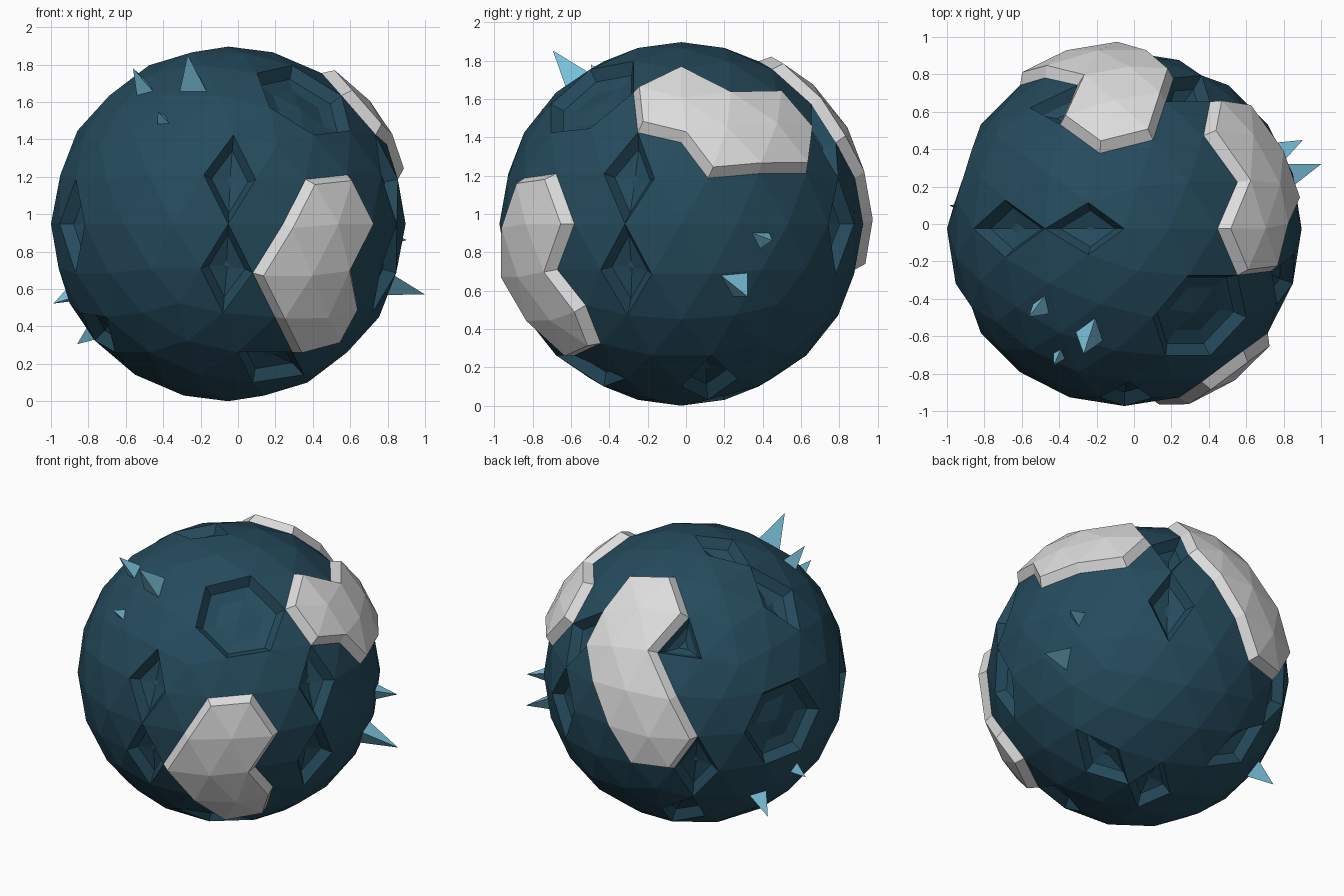
import bpy, bmesh
from mathutils import Vector

if "Cube" in bpy.data.objects:
    bpy.data.objects.remove(bpy.data.objects["Cube"])

R = 0.948
CENTRE = Vector((-0.052, -0.025, 0.948))


def material(name, rgb):
    m = bpy.data.materials.new(name)
    m.diffuse_color = (*rgb, 1)
    m.use_nodes = True
    m.node_tree.nodes["Principled BSDF"].inputs["Base Color"].default_value = m.diffuse_color
    return m


ROCK = material("dark teal rock", (0.018, 0.070, 0.108))
PLATE = material("pale grey plate", (0.72, 0.72, 0.72))
SPIKE = material("light blue crystal", (0.19, 0.53, 0.70))

bm = bmesh.new()
bmesh.ops.create_icosphere(bm, subdivisions=3, radius=R)
bm.normal_update()


# Pick parts of the sphere by direction from its centre
def nearest(items, point, d):
    d = Vector(d).normalized() * R
    return min(items, key=lambda i: (point(i) - d).length)


def near_face(d):
    return nearest(bm.faces, lambda f: f.calc_center_median(), d)


def near_edge(d):
    return nearest(bm.edges, lambda e: (e.verts[0].co + e.verts[1].co) / 2, d)


def fan(d):
    return list(nearest(bm.verts, lambda v: v.co, d).link_faces)


def step(faces, inset, rise):
    """Inset a face region and move it along the radius; returns the wall faces."""
    bm.normal_update()
    walls = bmesh.ops.inset_region(bm, faces=faces, thickness=inset, depth=0,
                                   use_boundary=True, use_even_offset=True)["faces"]
    for v in {v for f in faces for v in f.verts}:
        v.co += v.co.normalized() * rise
    return walls


# Raised plates: each is a union of six-face fans
plates = [
    [(.588, -.809, 0), (.435, -.862, -.26), (.513, -.694, -.506)],
    [(.738, 0, .674), (.822, .26, .506), (.688, .5, .526)],
    [(-.053, .688, .724), (.007, .862, .506), (-.15, .95, .26), (-.309, .951, 0)],
]
plate_faces = [list({f for d in p for f in fan(d)}) for p in plates]

# Hexagonal craters
craters = [fan(d) for d in [(.447, -.525, .724), (-.951, .309, 0)]]

# Diamond pits: two faces on either side of an edge
diamonds = [list(near_edge(d).link_faces) for d in [
    (0, -.966, .258), (0, -.966, -.258),
    (.918, -.30, .258), (.918, -.30, -.258),
    (-.22, 0, .97), (-.67, 0, .74),
    (-.891, -.454, 0), (.454, .891, 0),
    (.39, .776, .477), (-.568, .782, -.258),
    (.25, -.505, -.81), (.436, .155, -.87),
    (.068, .21, -.97), (-.338, .613, -.70),
    (-.73, -.26, -.615)]]
notch = [near_face((-.379, .697, .585))]

# Spikes: direction, tip distance from centre, base size relative to a face
spikes = []
for d, tip, scale in [
        ((-.19, -.585, .79), 1.146, .52), ((-.47, -.435, .768), 1.084, .40),
        ((-.37, -.717, .59), 1.017, .28), ((.90, .295, -.323), 1.17, .55),
        ((.892, .443, -.08), 1.07, .38), ((-.90, .12, -.41), 1.035, .32),
        ((-.739, .329, -.588), 1.094, .45)]:
    f = near_face(d)
    n = Vector(d).normalized()
    hit = n * (f.calc_center_median().dot(f.normal) / n.dot(f.normal))
    c = f.calc_center_median()
    base = [hit * 0.985 + (v.co - c) * scale for v in f.verts]
    spikes.append(base + [n * tip])

# Cut the pits and raise the plates
used = {f for p in plate_faces for f in p}
for faces in craters + diamonds:
    faces = [f for f in faces if f not in used]
    used.update(faces)
    if faces:
        step(faces, 0.03, -0.065)
        step(faces, 0.07, -0.03)
if notch[0] not in used:
    step(notch, 0.02, -0.065)
    step(notch, 0.04, -0.03)
for faces in plate_faces:
    for f in step(faces, 0.042, 0.055) + faces:
        f.material_index = 1


def finish(mesh_bm, name, mats):
    bmesh.ops.recalc_face_normals(mesh_bm, faces=mesh_bm.faces)
    me = bpy.data.meshes.new(name)
    mesh_bm.to_mesh(me)
    mesh_bm.free()
    for m in mats:
        me.materials.append(m)
    ob = bpy.data.objects.new(name, me)
    ob.location = CENTRE
    bpy.context.collection.objects.link(ob)


finish(bm, "asteroid_body", [ROCK, PLATE])

# Three-sided crystal spikes
for i, pts in enumerate(spikes):
    sb = bmesh.new()
    a, b, c, t = [sb.verts.new(p) for p in pts]
    for tri in ((a, c, b), (a, b, t), (b, c, t), (c, a, t)):
        sb.faces.new(tri)
    finish(sb, f"crystal_spike_{i + 1}", [SPIKE])
